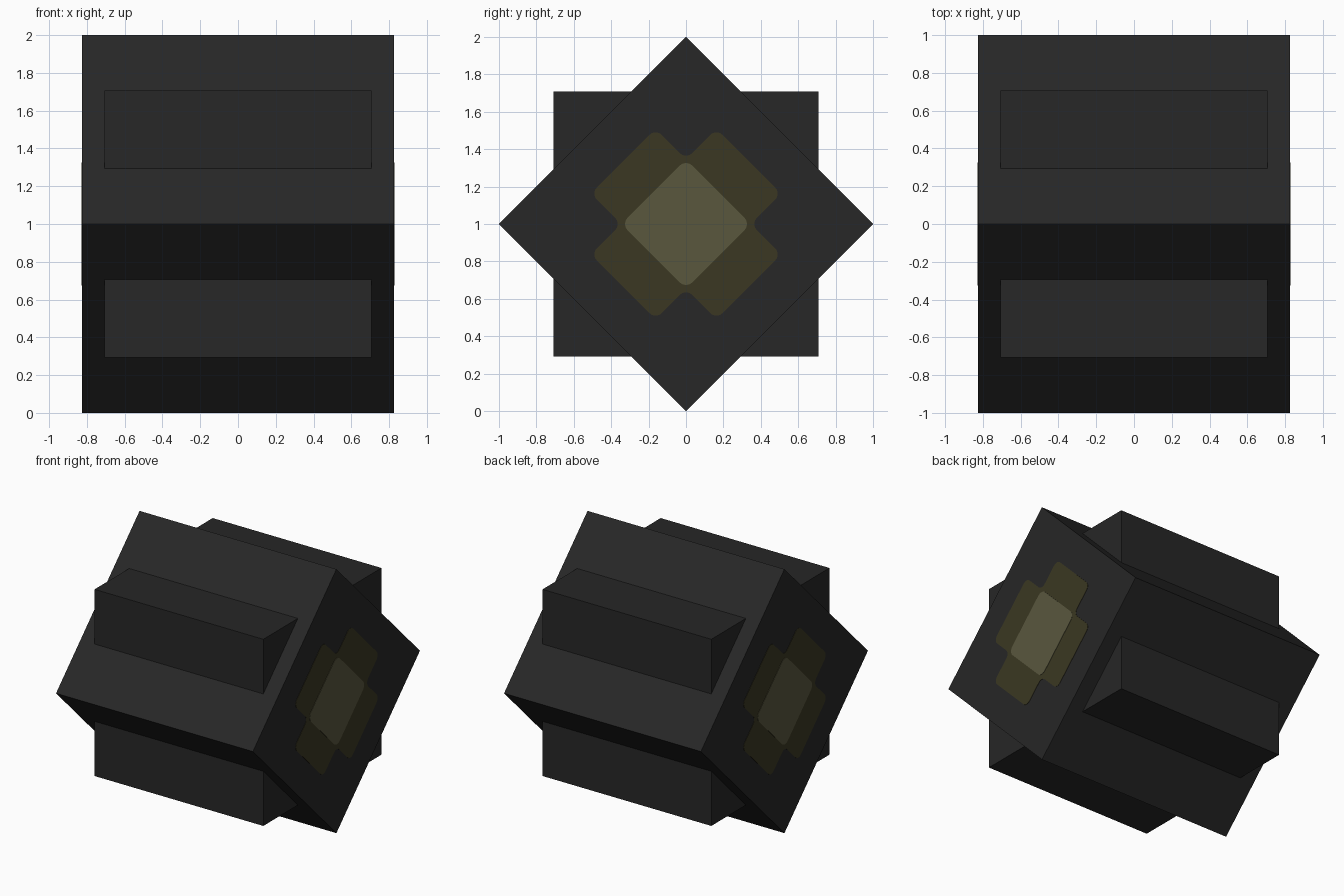
import bpy, bmesh
from math import radians, pi, sin, cos
from mathutils import Vector

if "Cube" in bpy.data.objects:
    bpy.data.objects.remove(bpy.data.objects["Cube"])


def material(name, rgb):
    mat = bpy.data.materials.new(name)
    mat.use_nodes = True
    color = (*rgb, 1)
    mat.diffuse_color = color
    bsdf = mat.node_tree.nodes["Principled BSDF"]
    bsdf.inputs["Base Color"].default_value = color
    bsdf.inputs["Roughness"].default_value = 0.8
    return mat


charcoal = material("charcoal", (0.020, 0.020, 0.020))
dark_olive = material("dark olive", (0.043, 0.039, 0.016))
pale_olive = material("pale olive", (0.100, 0.095, 0.048))

SIDE = 2 ** 0.5        # block side, so that the tilted block stands 2 tall
HALF_LENGTH = 0.825


def block(name, length, tilt):
    bpy.ops.mesh.primitive_cube_add(size=1, location=(0, 0, 1))
    ob = bpy.context.object
    ob.name = name
    ob.scale = (length, SIDE, SIDE)
    ob.rotation_euler.x = tilt
    ob.data.materials.append(charcoal)


def rounded(corners, radius, steps=6):
    """Round every right-angled corner of a closed outline."""
    pts = [Vector(c) for c in corners]
    out = []
    for i, p in enumerate(pts):
        a = (pts[i - 1] - p).normalized()
        b = (pts[(i + 1) % len(pts)] - p).normalized()
        centre = p + radius * (a + b)
        for s in range(steps + 1):
            t = s / steps * pi / 2
            out.append(centre - radius * (b * cos(t) + a * sin(t)))
    return out


def plate(name, outline, side, lift, mat):
    """Thin flat plate on one end of the tilted block."""
    bm = bmesh.new()
    inner = side * (HALF_LENGTH - 0.002)
    outer = side * (HALF_LENGTH + lift)
    face = bm.faces.new([bm.verts.new((inner, y, z)) for y, z in outline])
    top = bmesh.ops.extrude_face_region(bm, geom=[face])["geom"]
    for v in top:
        if isinstance(v, bmesh.types.BMVert):
            v.co.x = outer
    bmesh.ops.recalc_face_normals(bm, faces=bm.faces)
    mesh = bpy.data.meshes.new(name)
    bm.to_mesh(mesh)
    bm.free()
    mesh.materials.append(mat)
    ob = bpy.data.objects.new(name, mesh)
    ob.location.z = 1
    ob.rotation_euler.x = radians(45)
    bpy.context.collection.objects.link(ob)


# Two interlocking blocks
block("tilted_block", 2 * HALF_LENGTH, radians(45))
block("upright_block", SIDE, 0)

# Cross outline: one arm, turned a quarter at a time
W, L = 0.245, 0.475
cross = []
arm = [(W, -W), (L, -W), (L, W)]
for _ in range(4):
    cross += arm
    arm = [(-y, x) for x, y in arm]
square = [(W, -W), (W, W), (-W, W), (-W, -W)]

# Painted cross and centre square on both ends
for label, side in (("left", 1), ("right", -1)):
    plate(label + "_cross", rounded(cross, 0.045), side, 0.002, dark_olive)
    plate(label + "_centre", rounded(square, 0.05), side, 0.004, pale_olive)
